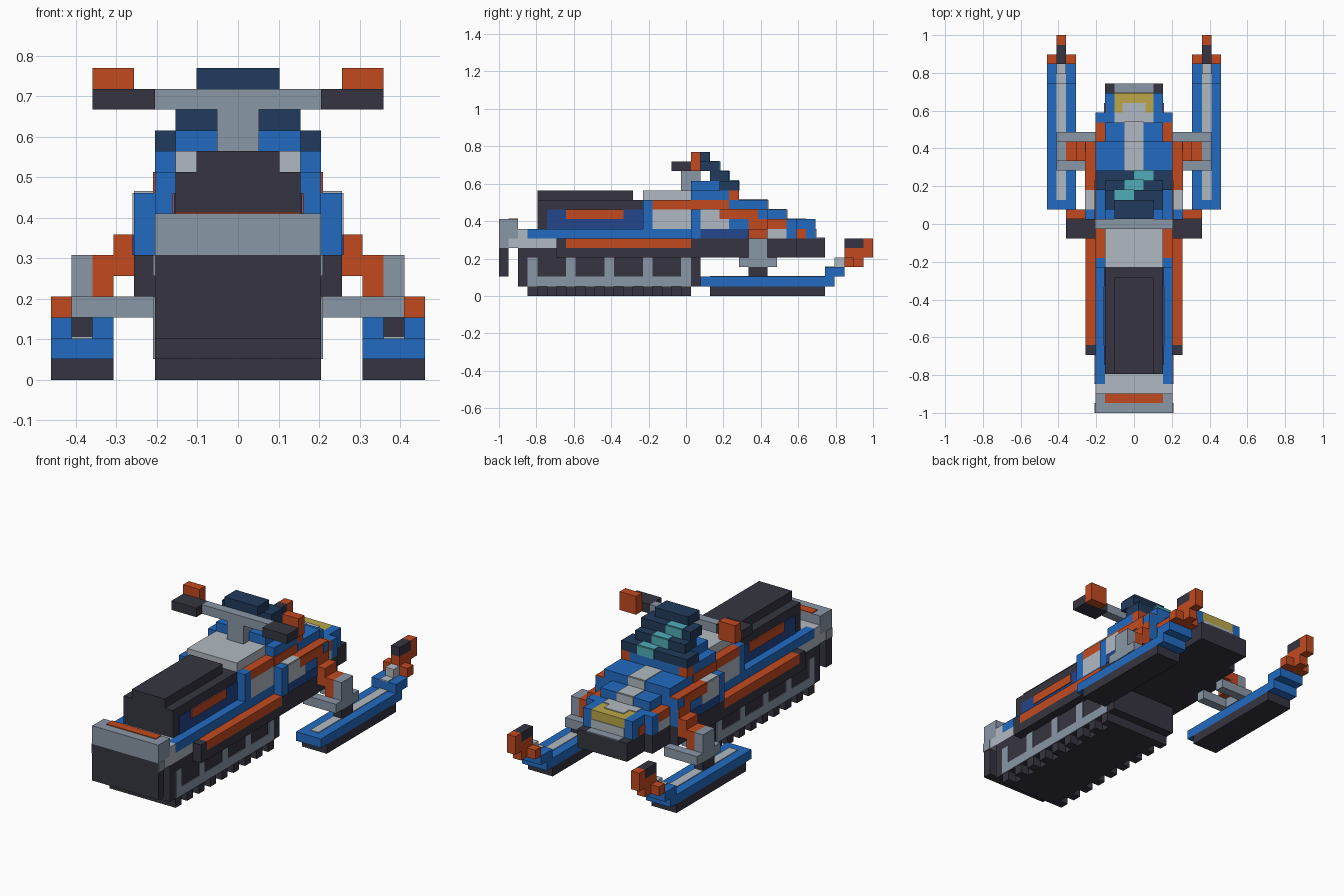
import bpy
import bmesh
from mathutils import Matrix, Vector

start_cube = bpy.data.objects.get("Cube")
if start_cube:
    bpy.data.objects.remove(start_cube, do_unlink=True)

UNIT = 2 / 39      # edge of one building cell
SKIN = 0.08        # thickness of a painted plate, in cells


def material(name, red, green, blue):
    linear = [(c / 255 / 12.92) if c < 11 else ((c / 255 + 0.055) / 1.055) ** 2.4
              for c in (red, green, blue)] + [1]
    mat = bpy.data.materials.new(name)
    mat.use_nodes = True
    mat.diffuse_color = linear
    mat.node_tree.nodes["Principled BSDF"].inputs["Base Color"].default_value = linear
    return mat


orange = material("orange", 194, 74, 32)
blue = material("bright blue", 34, 107, 194)
royal = material("deep blue", 36, 70, 140)
navy = material("navy glass", 33, 59, 93)
teal = material("teal glint", 80, 172, 186)
dark = material("charcoal", 54, 53, 65)
grey = material("steel grey", 138, 151, 167)
light = material("light grey", 177, 185, 193)
yellow = material("lamp yellow", 188, 167, 72)


def block(name, mat, x, y, z):
    """Box between cell limits; y counts forward from the tail."""
    low = Vector((x[0], y[0] - 19.5, z[0])) * UNIT
    high = Vector((x[1], y[1] - 19.5, z[1])) * UNIT
    bm = bmesh.new()
    bmesh.ops.create_cube(bm, size=1, matrix=Matrix.Diagonal((*(high - low), 1)))
    mesh = bpy.data.meshes.new(name)
    bm.to_mesh(mesh)
    bm.free()
    mesh.materials.append(mat)
    obj = bpy.data.objects.new(name, mesh)
    obj.location = (low + high) / 2
    bpy.context.collection.objects.link(obj)


def centre(name, mat, half, y, z):
    block(name, mat, (-half, half), y, z)


def pair(name, mat, x, y, z):
    block("left_" + name, mat, x, y, z)
    block("right_" + name, mat, (-x[1], -x[0]), y, z)


def side_plate(name, mat, face, y, z):
    pair(name, mat, (face - SKIN, face + SKIN), y, z)


def top_plate(name, mat, half, y, top):
    centre(name, mat, half, y, (top - SKIN, top + SKIN))


# Track with alternating treads and side rails
centre("track_body", dark, 4, (2, 21), (1, 5))
for i in range(3, 20):
    centre("track_tread", dark, 4 if i % 2 else 3, (i, i + 1), (0, 1))
side_plate("track_rail", grey, 4, (3, 20), (1, 2))
for i in range(3, 20, 4):
    side_plate("track_rail_post", grey, 4, (i, i + 1), (2, 4))

# Tail bumper and flap
centre("tail_bumper", grey, 4, (0, 2), (6, 8))
centre("tail_flap", dark, 4, (0, 1), (2, 6))
side_plate("flap_bracket", grey, 4, (0, 1), (5, 6))
top_plate("tail_light", orange, 3, (1, 2), 8)
centre("tail_deck", light, 4, (1, 6), (5, 6))
centre("tail_shelf", light, 4, (2, 3), (6, 7))
centre("tail_shelf_middle", light, 3, (3, 4), (6, 7))

# Tunnel and running boards
centre("tunnel", dark, 4, (6, 20), (5, 6))
centre("tunnel_core", dark, 3, (4, 20), (6, 7))
pair("tunnel_edge", blue, (3, 4), (3, 20), (6, 7))
pair("running_board", dark, (4, 5), (6, 20), (4, 5))
pair("running_board_end", dark, (4, 5), (6, 7), (5, 6))
pair("running_board_trim", orange, (4, 5), (7, 20), (5, 6))

# Seat
centre("seat_base", dark, 3, (4, 15), (7, 10))
centre("seat_cushion", dark, 2, (4, 14), (10, 11))
side_plate("seat_panel", royal, 3, (5, 15), (7, 9))
pair("seat_flash", orange, (3, 3 + 2 * SKIN), (7, 13), (8, 9))

# Tank
centre("tank_top", light, 3, (15, 20), (10, 11))
centre("tank_body", light, 4, (16, 20), (7, 9))
centre("tank_core", light, 3, (15, 20), (9, 10))
pair("tank_pillar", blue, (3, 4), (15, 16), (7, 10))
pair("tank_stripe", orange, (3, 4), (16, 20), (9, 10))

# Belly pan
centre("belly_wide", dark, 5, (20, 28), (4, 6))
centre("belly_front", dark, 4, (28, 31), (4, 6))
centre("belly_nose", dark, 3, (31, 34), (4, 6))

# Stepped hood
centre("cowl_body", blue, 4, (20, 28), (6, 10))
centre("cowl_top", blue, 4, (20, 24), (10, 11))
centre("cowl_ledge", blue, 3, (24, 25), (10, 11))
pair("cowl_corner", orange, (3, 4), (24, 25), (10, 11))
centre("dash", blue, 3, (20, 23), (11, 12))
side_plate("cowl_stripe", orange, 4, (20, 24), (9, 10))
centre("hood_front", blue, 3, (28, 30), (6, 9))
pair("hood_cheek", light, (3, 4), (28, 30), (6, 7))
pair("hood_marker", orange, (3, 4), (28, 30), (7, 8))
centre("hood_lip", blue, 4, (30, 31), (6, 8))
top_plate("hood_stripe_rear", light, 1, (25, 28), 10)
top_plate("hood_stripe_front", light, 1, (28, 30), 9)
for step, top in ((28, 9), (30, 8)):
    centre("hood_stripe_riser", light, 1, (step - SKIN, step + SKIN), (top, top + 1))
top_plate("hood_stripe_tip", light, 2, (30, 31), 8)

# Nose with lamp
centre("nose", blue, 3, (31, 33), (6, 7))
pair("nose_side", blue, (2, 3), (31, 33), (7, 8))
side_plate("nose_marker", orange, 3, (31, 32), (6, 7))
centre("headlamp", yellow, 2, (31, 33), (7, 8))
top_plate("lamp_cap", light, 1.2, (31, 32), 8)
centre("nose_grille", light, 2, (33 - SKIN, 33 + SKIN), (6, 7))
top_plate("nose_bumper_plate", grey, 2, (33, 34), 6)

# Side fairings
pair("fairing", blue, (4, 5), (20, 28), (6, 9))
side_plate("fairing_vent", light, 5, (21, 24), (7, 8))
side_plate("fairing_vent_upper", light, 5, (21, 23), (8, 9))
side_plate("fairing_lower", royal, 5, (21, 26), (6, 7))
side_plate("fairing_stripe", orange, 5, (23, 27), (8, 9))
pair("fairing_cap", light, (4, 5), (21, 23), (9 - SKIN, 9 + SKIN))
pair("fairing_stripe_cap", orange, (4, 5), (23, 28), (9 - SKIN, 9 + SKIN))

# Windshield with a diagonal glint
for i, half in enumerate((4, 3, 3, 2)):
    back, bottom = 23 - i, 11 + i
    centre("windshield_step", navy, half, (back, back + 2), (bottom, bottom + 1))
for i in range(3):
    x, front, top = (-i, 2 - i), 25 - i, 12 + i
    block("glint_top", teal, x, (front - 1, front), (top - SKIN, top + SKIN))
    block("glint_front", teal, x, (front - SKIN, front + SKIN), (top - 1, top))

# Handlebar
centre("steering_stem", grey, 1, (19, 21), (11, 13))
centre("handlebar", grey, 4, (19, 20), (13, 14))
pair("grip", dark, (4, 7), (18, 20), (13, 14))
pair("hand_guard", orange, (5, 7), (20, 21), (13, 15))

# Suspension
for y in ((25, 26), (28, 29)):
    pair("wishbone", grey, (4, 8), y, (3, 4))
pair("wishbone_link", grey, (7, 8), (26, 28), (3, 4))
pair("spindle", grey, (7, 8), (26, 28), (4, 6))
pair("ski_mount", dark, (7, 8), (26, 28), (2, 3))
pair("shock_lower", orange, (6, 7), (26, 28), (4, 5))
pair("shock_middle", orange, (5, 7), (26, 28), (5, 6))
pair("shock_upper", orange, (5, 6), (26, 28), (6, 7))
side_plate("shock_anchor", orange, 5, (26, 28), (7, 8))

# Skis with curled tips
pair("ski_runner", dark, (6, 9), (22, 34), (0, 1))
pair("ski", blue, (6, 9), (21, 35), (1, 2))
pair("ski_stripe", light, (7, 8), (22, 34), (2 - SKIN, 2 + SKIN))
pair("ski_rise", blue, (6, 9), (34, 36), (2, 3))
pair("ski_rise_stripe", light, (7, 8), (34, 35), (3 - SKIN, 3 + SKIN))
pair("ski_bridge", light, (7, 8), (35, 36), (3, 4))
pair("ski_tip", orange, (6, 9), (36, 37), (3, 4))
pair("ski_tip_centre", orange, (7, 8), (37, 38), (3, 4))
pair("ski_hook", orange, (7, 8), (36, 39), (4, 5))
pair("ski_handle", dark, (7, 8), (36, 38), (5, 6))
pair("ski_handle_end", orange, (7, 8), (38, 39), (5, 6))
